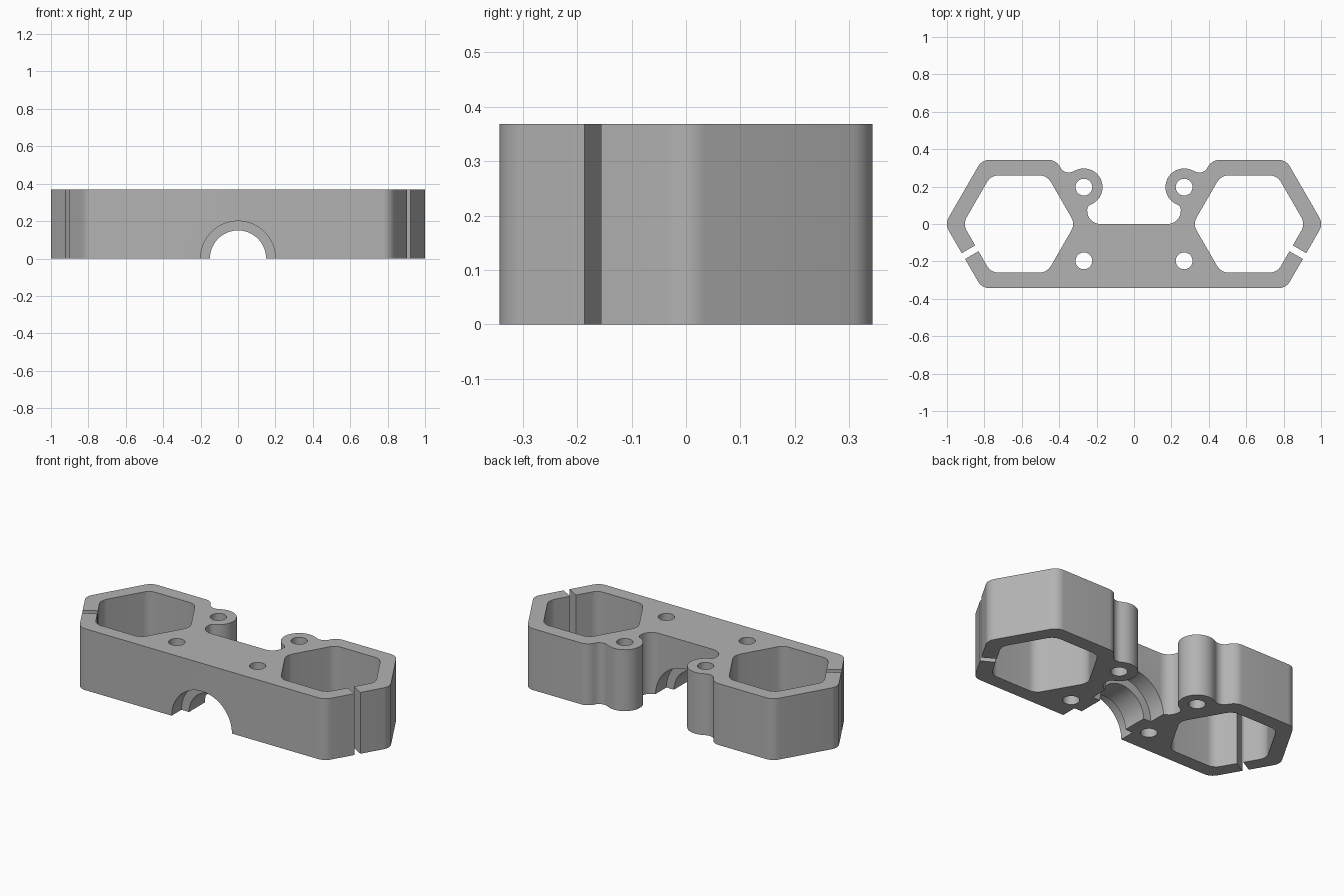
import bpy, bmesh
from math import sin, cos, radians
from mathutils import Matrix

if "Cube" in bpy.data.objects:
    bpy.data.objects.remove(bpy.data.objects["Cube"], do_unlink=True)

HEIGHT = 0.368
HALF_DEPTH = 0.343
HEX_X = 0.615
HOLE_X, HOLE_Y = 0.268, 0.197

grey = bpy.data.materials.new("plain_grey")
grey.use_nodes = True
colour = (0.45, 0.45, 0.45, 1)
grey.diffuse_color = colour
grey.node_tree.nodes["Principled BSDF"].inputs["Base Color"].default_value = colour


def arc(cx, cy, r, start, end, steps=8):
    angles = [radians(start + (end - start) * i / steps) for i in range(steps + 1)]
    return [(cx + r * cos(a), cy + r * sin(a)) for a in angles]


def circle(cx, cy, r, steps=32):
    return arc(cx, cy, r, 0, 360, steps)[:-1]


def hex_corner(apothem, r, angle):
    """Rounded corner of a hexagon centred on the socket."""
    d = (apothem - r) / cos(radians(30))
    a = radians(angle)
    return arc(HEX_X + d * cos(a), d * sin(a), r, angle - 30, angle + 30)


def mirrored(points):
    return [(-x, y) for x, y in reversed(points)]


def prism(name, points, low, high):
    bm = bmesh.new()
    base = bm.faces.new([bm.verts.new((x, y, low)) for x, y in points])
    grown = bmesh.ops.extrude_face_region(bm, geom=[base])
    top = [v for v in grown["geom"] if isinstance(v, bmesh.types.BMVert)]
    bmesh.ops.translate(bm, verts=top, vec=(0, 0, high - low))
    bmesh.ops.recalc_face_normals(bm, faces=bm.faces)
    mesh = bpy.data.meshes.new(name)
    bm.to_mesh(mesh)
    bm.free()
    mesh.materials.append(grey)
    obj = bpy.data.objects.new(name, mesh)
    bpy.context.collection.objects.link(obj)
    return obj


# Outline of one side: hexagon shell, screw boss with fillets, rear notch
side = []
for angle in (-60, 0, 60, 120):
    side += hex_corner(HALF_DEPTH, 0.07, angle)
side += arc(0.349, 0.325, 0.05, -30, -122)
side += arc(HOLE_X, HOLE_Y, 0.1, 57, 248, 24)[1:]
side += arc(0.22, 0.076, 0.03, 68, 0)[1:]
side += arc(0.18, 0.07, 0.07, 0, -90)
body = prism("mount_body", side + mirrored(side), 0, HEIGHT)

# Hexagonal sockets, clamp slots and screw holes
socket = [p for a in range(0, 360, 60) for p in hex_corner(0.26, 0.07, a)]
c, s = cos(radians(-30)), sin(radians(-30))
slot = [(HEX_X + u * c - v * s, u * s + v * c)
        for u, v in ((0.2, -0.018), (0.5, -0.018), (0.5, 0.018), (0.2, 0.018))]
shapes = [socket, slot, circle(HOLE_X, HOLE_Y, 0.045), circle(HOLE_X, -HOLE_Y, 0.045)]
cutters = []
for points in shapes:
    for outline in (points, mirrored(points)):
        cutters.append(prism("cutter", outline, -0.1, HEIGHT + 0.1))

# Stepped half-round channel running front to back
for radius, front, back in ((0.15, -0.5, 0.02), (0.2, -0.5, -0.25), (0.2, -0.1, 0.02)):
    tube = prism("channel_cutter", circle(0, 0, radius, 64), -back, -front)
    tube.data.transform(Matrix.Rotation(radians(90), 4, 'X'))
    cutters.append(tube)

bpy.ops.object.select_all(action='DESELECT')
body.select_set(True)
bpy.context.view_layer.objects.active = body
for cutter in cutters:
    cutter.hide_render = True
    cut = body.modifiers.new("cut", 'BOOLEAN')
    cut.operation = 'DIFFERENCE'
    cut.solver = 'EXACT'
    cut.object = cutter
    bpy.ops.object.modifier_apply(modifier=cut.name)
    bpy.data.objects.remove(cutter, do_unlink=True)

bpy.ops.object.shade_smooth_by_angle(angle=radians(30))
